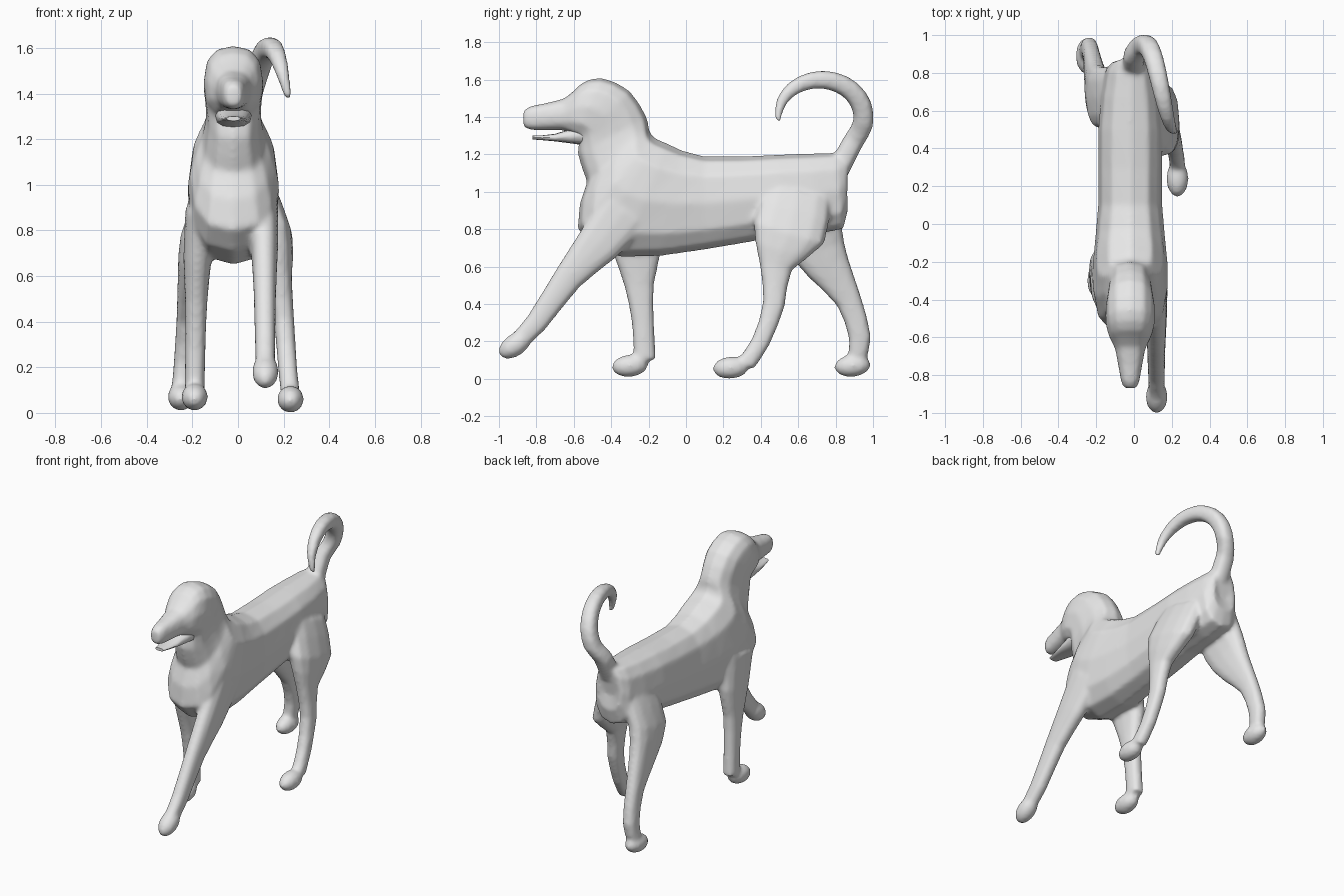
import bpy
import bmesh
from math import sin, cos, pi, copysign
from mathutils import Vector

cube = bpy.data.objects.get("Cube")
if cube:
    bpy.data.objects.remove(cube, do_unlink=True)

SIDES = 12
BODY_CENTRE_X = -.02

coat = bpy.data.materials.new("plain_grey_coat")
coat.use_nodes = True
coat.diffuse_color = (.8, .8, .8, 1)
for node in coat.node_tree.nodes:
    if node.type == 'BSDF_PRINCIPLED':
        node.inputs["Base Color"].default_value = coat.diffuse_color


def fuller(value):
    """Push a circle coordinate outward for a fuller cross-section."""
    return copysign(abs(value) ** .8, value)


def add_between(stations):
    """Insert a curved in-between station in every gap."""
    refined = [stations[0]]
    last = len(stations) - 1
    for i in range(last):
        before = stations[max(i - 1, 0)]
        start, end = stations[i], stations[i + 1]
        after = stations[min(i + 2, last)]
        refined.append([
            (s + e) * 9 / 16 - (b + a) / 16
            for b, s, e, a in zip(before, start, end, after)
        ])
        refined.append(end)
    return refined


def skin(name, stations):
    """Skin rings, each given as its middle, half depth and half width."""
    bm = bmesh.new()
    rings = []
    for middle, reach, across in add_between(stations):
        ring = []
        for i in range(SIDES):
            angle = 2 * pi * i / SIDES
            offset = reach * fuller(cos(angle)) + across * fuller(sin(angle))
            ring.append(bm.verts.new(middle + offset))
        rings.append(ring)
    for first, second in zip(rings, rings[1:]):
        for i in range(SIDES):
            bm.faces.new((first[i - 1], first[i], second[i], second[i - 1]))
    bm.faces.new(rings[0])
    bm.faces.new(rings[-1])
    bmesh.ops.recalc_face_normals(bm, faces=bm.faces)

    mesh = bpy.data.meshes.new(name)
    bm.to_mesh(mesh)
    bm.free()
    part = bpy.data.objects.new(name, mesh)
    bpy.context.collection.objects.link(part)
    return part


def outline_part(name, outline):
    """Central part: upper (y, z), lower (y, z) and half width per ring."""
    stations = []
    for upper_y, upper_z, lower_y, lower_z, half_width in outline:
        upper = Vector((BODY_CENTRE_X, upper_y, upper_z))
        lower = Vector((BODY_CENTRE_X, lower_y, lower_z))
        across = Vector((half_width, 0, 0))
        stations.append([(upper + lower) / 2, (upper - lower) / 2, across])
    return skin(name, stations)


def limb(name, path, depths, widths):
    """Tube along a path with each ring square to its direction."""
    stations = []
    for i, middle in enumerate(path):
        ahead = path[min(i + 1, len(path) - 1)]
        behind = path[max(i - 1, 0)]
        along = ahead - behind
        reach = Vector((0, -along.z, along.y)).normalized() * depths[i]
        stations.append([middle, reach, Vector((widths[i], 0, 0))])
    return skin(name, stations)


def leg(name, hip_x, foot_x, joints):
    """Leg through (y, z, half depth) joints, spreading from hip to foot."""
    path, depths = [], []
    for i, (y, z, depth) in enumerate(joints):
        spread = (i / (len(joints) - 1)) ** .4
        path.append(Vector((hip_x + (foot_x - hip_x) * spread, y, z)))
        depths.append(depth)
    return limb(name, path, depths, [.03 + depth / 4 for depth in depths])


def paw(name, x, y, z, tilt):
    """Rounded paw, with its toes dipping by the tilt."""
    bpy.ops.mesh.primitive_uv_sphere_add(
        segments=SIDES, ring_count=8, radius=1, location=(x, y, z),
        rotation=(tilt, 0, 0), scale=(.06, .1, .06))
    part = bpy.context.object
    part.name = name
    return part


def activate(part):
    bpy.ops.object.select_all(action='DESELECT')
    part.select_set(True)
    bpy.context.view_layer.objects.active = part


def finish(part):
    """Give a part the coat colour and smooth shading."""
    activate(part)
    part.data.materials.append(coat)
    bpy.ops.object.shade_smooth_by_angle(angle=1)


def fuse(name, parts):
    """Merge overlapping parts into one skin with softened joins."""
    body = parts[0]
    activate(body)
    for part in parts:
        part.select_set(True)
    bpy.ops.object.join()
    body.name = name
    remesh = body.modifiers.new("single_skin", 'REMESH')
    remesh.mode = 'VOXEL'
    remesh.voxel_size = .012
    soften = body.modifiers.new("soft_joins", 'SMOOTH')
    soften.factor = .5
    soften.iterations = 10
    for modifier in (remesh, soften):
        bpy.ops.object.modifier_apply(modifier=modifier.name)
    return body


# Trunk, from the rump forward to the base of the neck
trunk_outline = [
    (.88, 1.2, .85, 1, .06),
    (.8, 1.21, .84, .8, .13),
    (.5, 1.2, .5, .76, .17),
    (.1, 1.19, .1, .69, .17),
    (-.1, 1.26, -.35, .65, .2),
    (-.18, 1.3, -.58, .8, .19),
    (-.2, 1.35, -.53, 1.05, .14),
]
trunk = outline_part("trunk", trunk_outline)

# Neck, skull and upper muzzle continue from the trunk's last ring
head = outline_part("head", trunk_outline[-1:] + [
    (-.21, 1.4, -.58, 1.2, .12),
    (-.3, 1.54, -.57, 1.28, .13),
    (-.45, 1.61, -.6, 1.3, .13),
    (-.56, 1.58, -.64, 1.32, .11),
    (-.65, 1.5, -.68, 1.33, .08),
    (-.83, 1.46, -.83, 1.33, .05),
    (-.87, 1.43, -.87, 1.35, .03),
])

# Open lower jaw
finish(outline_part("lower_jaw", [
    (-.55, 1.36, -.55, 1.25, .08),
    (-.7, 1.31, -.7, 1.27, .06),
    (-.82, 1.3, -.82, 1.28, .03),
]))

# Tail: a tapering hook that rises, curls forward and drifts to the left
tail_path = [Vector((0, .82, 1.13))]
tail_radii = [.06]
TAIL_STEPS = 8
for step in range(TAIL_STEPS + 1):
    part_way = step / TAIL_STEPS
    turn = -.7 + (pi + .8) * part_way
    tail_path.append(Vector((
        .22 * part_way ** .8, .72 + .23 * cos(turn), 1.4 + .2 * sin(turn))))
    tail_radii.append(.056 - .04 * part_way ** 3)
tail = limb("tail", tail_path, tail_radii, tail_radii)

fuse("dog_body", [
    trunk, head, tail,

    # Left front leg reaching forward, with its paw lifted
    leg("front_leg_left", .11, .12, [
        (-.33, .9, .15),
        (-.47, .72, .12),
        (-.63, .54, .08),
        (-.8, .3, .06),
        (-.9, .2, .05),
    ]),
    paw("front_paw_left", .12, -.915, .18, .6),

    # Right front leg bearing weight
    leg("front_leg_right", -.16, -.19, [
        (-.3, .9, .16),
        (-.26, .68, .13),
        (-.25, .5, .08),
        (-.23, .3, .06),
        (-.22, .1, .06),
    ]),
    paw("front_paw_right", -.19, -.3, .07, .1),

    # Left hind leg stepping forward
    leg("hind_leg_left", .08, .23, [
        (.6, 1, .18),
        (.55, .78, .2),
        (.48, .6, .09),
        (.47, .4, .06),
        (.4, .2, .05),
        (.32, .08, .05),
    ]),
    paw("hind_paw_left", .23, .24, .06, .1),

    # Right hind leg trailing behind
    leg("hind_leg_right", -.1, -.25, [
        (.68, 1, .15),
        (.67, .78, .17),
        (.76, .6, .12),
        (.87, .42, .07),
        (.93, .22, .06),
        (.91, .1, .05),
    ]),
    paw("hind_paw_right", -.25, .89, .07, .1),
])
finish(bpy.data.objects["dog_body"])
